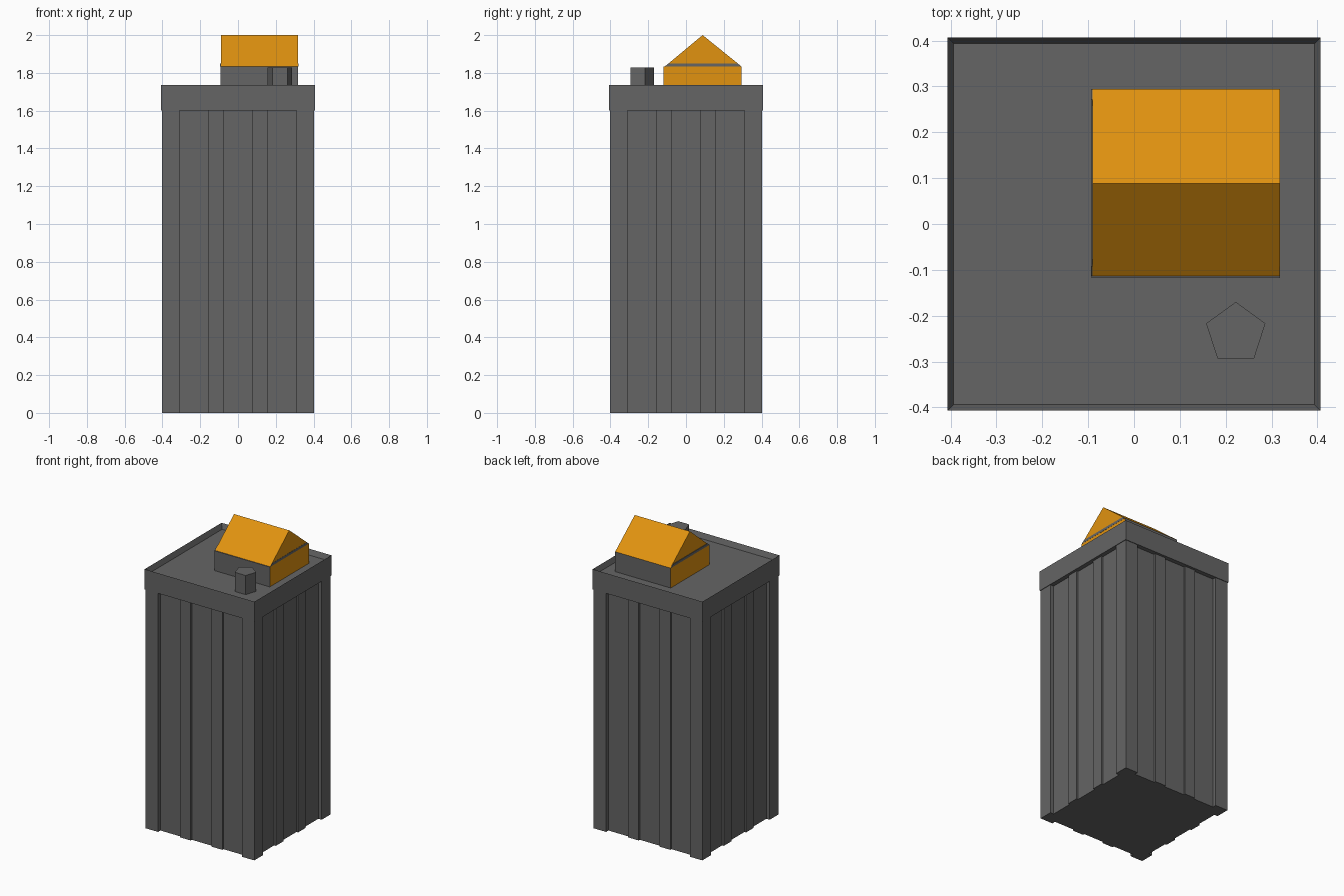
import bpy, bmesh
from math import pi
from mathutils import Matrix

if "Cube" in bpy.data.objects:
    bpy.data.objects.remove(bpy.data.objects["Cube"])


def material(name, rgb):
    m = bpy.data.materials.new(name)
    m.diffuse_color = (*rgb, 1)
    m.use_nodes = True
    m.node_tree.nodes["Principled BSDF"].inputs["Base Color"].default_value = m.diffuse_color
    return m


GREY = material("dark grey", (0.13, 0.13, 0.13))
ORANGE = material("orange", (0.75, 0.29, 0.005))


def finish(name, bm, *mats):
    bmesh.ops.recalc_face_normals(bm, faces=bm.faces)
    me = bpy.data.meshes.new(name)
    bm.to_mesh(me)
    bm.free()
    for m in mats:
        me.materials.append(m)
    ob = bpy.data.objects.new(name, me)
    bpy.context.collection.objects.link(ob)
    return ob


def prism(name, pts, z0, z1, *mats):
    bm = bmesh.new()
    face = bm.faces.new([bm.verts.new((x, y, z0)) for x, y in pts])
    top = bmesh.ops.extrude_face_region(bm, geom=[face])["geom"]
    bmesh.ops.translate(bm, verts=[v for v in top if isinstance(v, bmesh.types.BMVert)],
                        vec=(0, 0, z1 - z0))
    return finish(name, bm, *mats)


def extrude_x(name, pts, x0, x1, *mats):
    bm = bmesh.new()
    face = bm.faces.new([bm.verts.new((x0, y, z)) for y, z in pts])
    end = bmesh.ops.extrude_face_region(bm, geom=[face])["geom"]
    bmesh.ops.translate(bm, verts=[v for v in end if isinstance(v, bmesh.types.BMVert)],
                        vec=(x1 - x0, 0, 0))
    return finish(name, bm, *mats)


# Tower shaft: one side's outline with corner piers and two ribs, turned four times
P, R, W = 0.403, 0.39, 0.378
side = [(-P, -P), (-0.31, -P), (-0.31, -W), (-0.157, -W), (-0.157, -R), (-0.078, -R), (-0.078, -W),
        (0.078, -W), (0.078, -R), (0.157, -R), (0.157, -W), (0.31, -W), (0.31, -P)]
outline = []
for i in range(4):
    rot = Matrix.Rotation(i * pi / 2, 2)
    for x, y in side:
        outline.append((rot[0][0] * x + rot[0][1] * y, rot[1][0] * x + rot[1][1] * y))
prism("tower_shaft", outline, 0, 1.6, GREY)

# Roof cap with a shallow sunken deck behind the parapet
bm = bmesh.new()
bmesh.ops.create_cube(bm, size=1, matrix=Matrix.Translation((0, 0, 1.6675))
                      @ Matrix.Diagonal((0.814, 0.814, 0.135, 1)))
top = [f for f in bm.faces if f.normal.z > 0.9]
bmesh.ops.inset_region(bm, faces=top, thickness=0.019)
bmesh.ops.translate(bm, verts=top[0].verts, vec=(0, 0, -0.035))
finish("roof_cap", bm, GREY)

# Rooftop hut: grey front and back, orange gable ends
hut = extrude_x("hut_walls", [(-0.118, 1.69), (0.295, 1.69), (0.295, 1.833), (-0.118, 1.833)],
                -0.093, 0.318, GREY, ORANGE)
for f in hut.data.polygons:
    f.material_index = int(abs(f.normal.x) > 0.9)

# Pitched roof of the hut
extrude_x("hut_roof", [(-0.113, 1.833), (0.295, 1.833), (0.088, 2.0)], -0.091, 0.318, ORANGE)

# Grey band across the foot of each gable
for name, x0, x1 in (("band_right", 0.317, 0.319), ("band_left", -0.094, -0.09)):
    extrude_x(name, [(-0.113, 1.833), (0.293, 1.833), (0.272, 1.85), (-0.093, 1.85)], x0, x1, GREY)

# Five-sided vent
bm = bmesh.new()
bmesh.ops.create_cone(bm, cap_ends=True, segments=5, radius1=0.068, radius2=0.068, depth=0.138,
                      matrix=Matrix.Translation((0.222, -0.238, 1.759)) @ Matrix.Rotation(0, 4, 'Z'))
if max(v.co.y for v in bm.verts) < -0.171:  # point a corner to the back
    bmesh.ops.rotate(bm, verts=bm.verts, cent=(0.222, -0.238, 0), matrix=Matrix.Rotation(pi / 2, 3, 'Z'))
finish("vent", bm, GREY)
